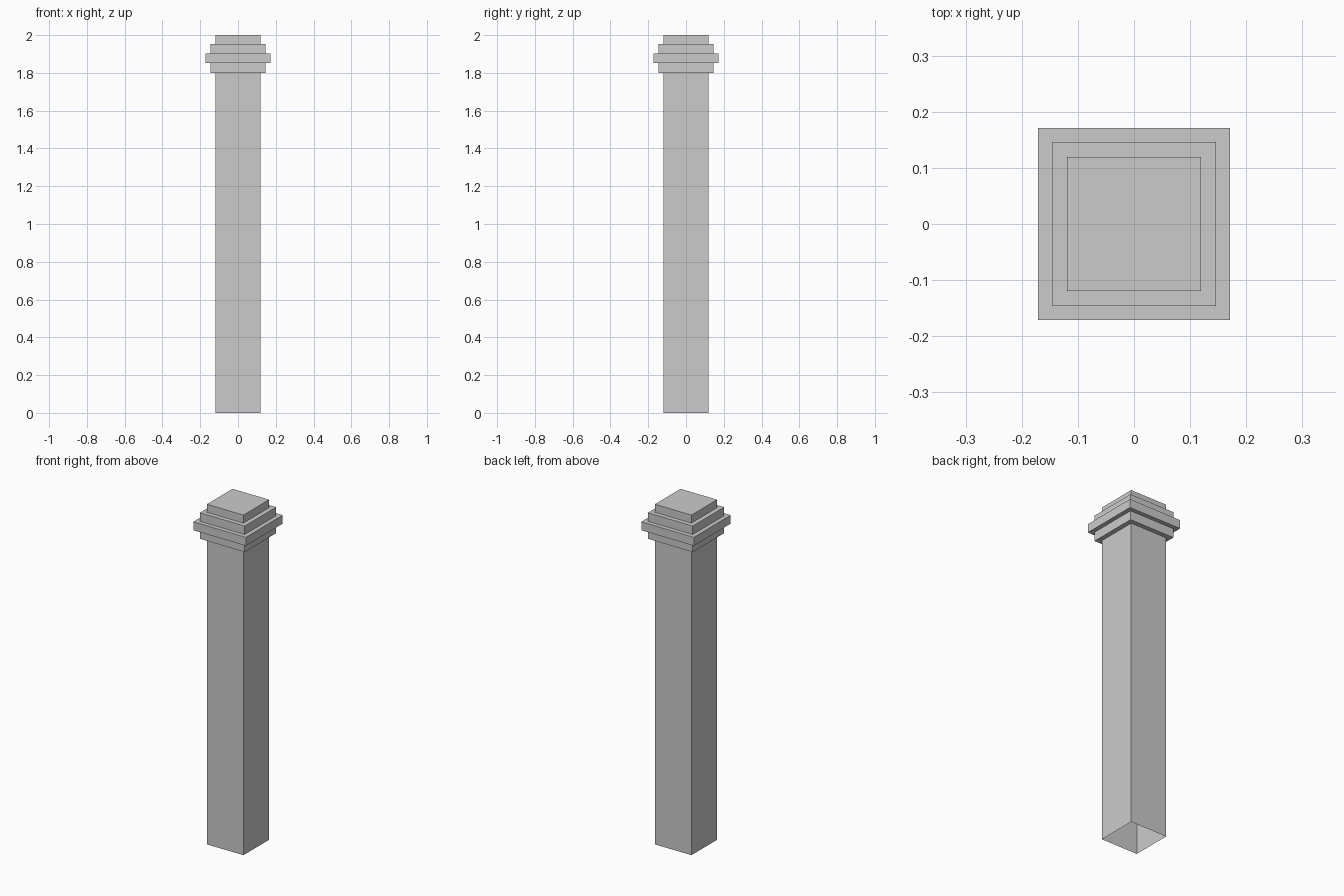
import bpy, bmesh

if "Cube" in bpy.data.objects:
    bpy.data.objects.remove(bpy.data.objects["Cube"])

# Stepped profile (half width, height), from the open foot to the top
PROFILE = [(0.119, 0.0), (0.119, 1.80),
           (0.146, 1.80), (0.146, 1.853),
           (0.171, 1.853), (0.171, 1.903),
           (0.146, 1.903), (0.146, 1.953),
           (0.119, 1.953), (0.119, 2.0)]


def square_ring(bm, half, z):
    corners = ((-1, -1), (1, -1), (1, 1), (-1, 1))
    return [bm.verts.new((sx * half, sy * half, z)) for sx, sy in corners]


# Square pillar shell with stepped capital: walls between rings, open underneath
bm = bmesh.new()
rings = [square_ring(bm, half, z) for half, z in PROFILE]
for low, high in zip(rings, rings[1:]):
    for i in range(4):
        j = (i + 1) % 4
        bm.faces.new((low[i], low[j], high[j], high[i]))
bm.faces.new(rings[-1])  # flat top

mesh = bpy.data.meshes.new("square_pillar")
bm.to_mesh(mesh)
bm.free()
pillar = bpy.data.objects.new("square_pillar", mesh)
bpy.context.collection.objects.link(pillar)
